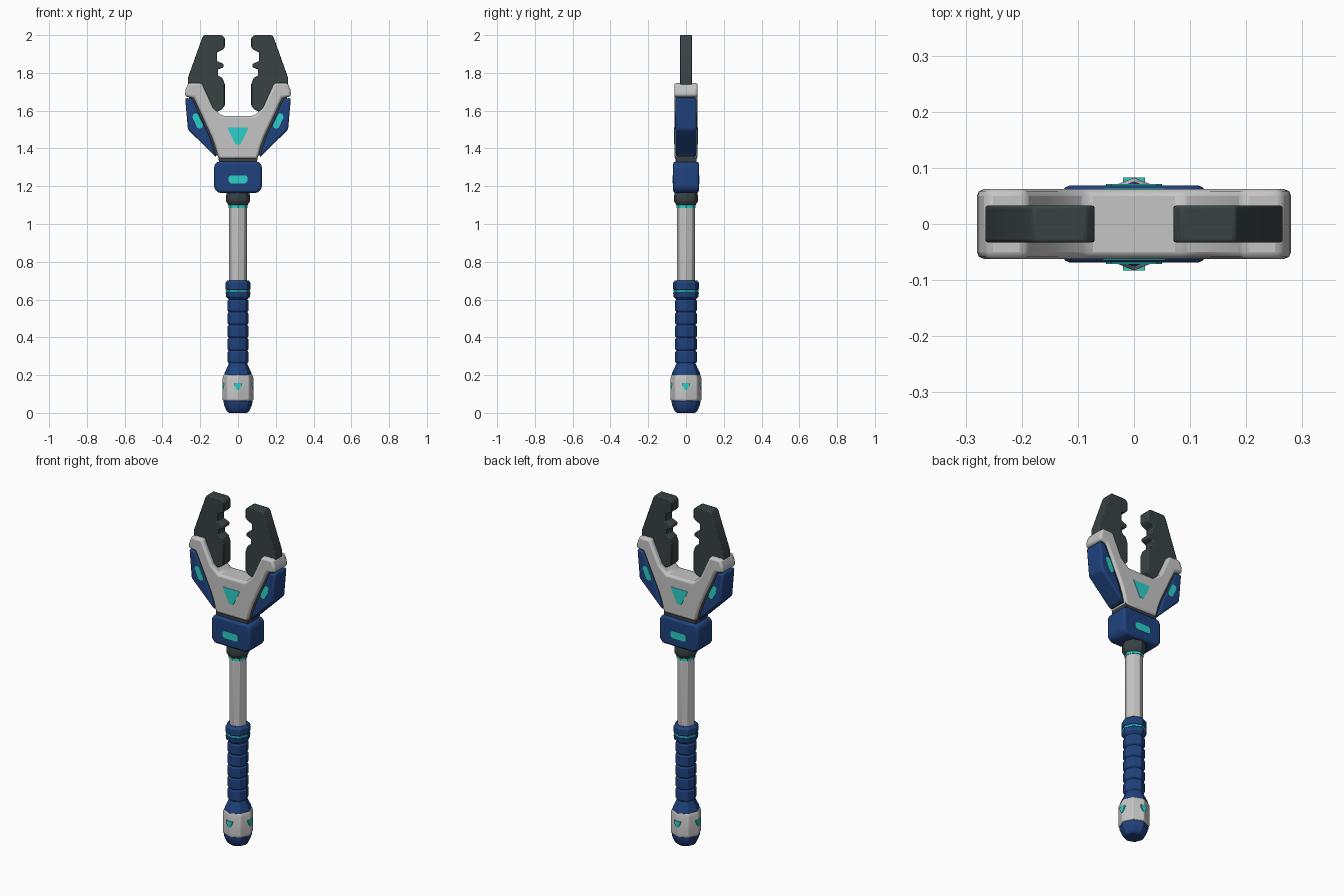
import bpy, bmesh, math
from mathutils import Vector


def mat(name, rgb):
    m = bpy.data.materials.new(name)
    m.diffuse_color = (*rgb, 1)
    return m


WHITE = mat("light_grey", (0.56, 0.56, 0.56))
BLUE = mat("deep_blue", (0.014, 0.055, 0.21))
DARK = mat("dark_steel", (0.04, 0.055, 0.06))
CYAN = mat("cyan_glow", (0.025, 0.62, 0.58))


def finish(bm, name, m, bevel=0.0, seg=2):
    bmesh.ops.recalc_face_normals(bm, faces=bm.faces)
    me = bpy.data.meshes.new(name)
    bm.to_mesh(me)
    bm.free()
    me.materials.append(m)
    ob = bpy.data.objects.new(name, me)
    bpy.context.collection.objects.link(ob)
    if bevel:
        b = ob.modifiers.new("bevel", 'BEVEL')
        b.width, b.segments = bevel, seg
        b.limit_method, b.angle_limit = 'ANGLE', math.radians(25)
    return ob


def prism(name, pts, y0, y1, m, bevel=0.0, seg=2):
    """Front (x, z) profile extruded from y0 to y1."""
    bm = bmesh.new()
    f = bm.faces.new([bm.verts.new((x, y0, z)) for x, z in pts])
    r = bmesh.ops.extrude_face_region(bm, geom=[f])
    vs = [g for g in r["geom"] if isinstance(g, bmesh.types.BMVert)]
    bmesh.ops.translate(bm, verts=vs, vec=(0, y1 - y0, 0))
    return finish(bm, name, m, bevel, seg)


def lathe(name, rings, m, bevel=0.0, n=8, ysc=1.0):
    """Stack of octagonal rings (radius, z), corners on the axes."""
    bm = bmesh.new()
    loops = []
    for r, z in rings:
        loops.append([bm.verts.new((r * math.cos(2 * math.pi * i / n),
                                    ysc * r * math.sin(2 * math.pi * i / n), z)) for i in range(n)])
    for a, b in zip(loops, loops[1:]):
        for i in range(n):
            j = (i + 1) % n
            bm.faces.new((a[i], a[j], b[j], b[i]))
    bm.faces.new(loops[0])
    bm.faces.new(loops[-1])
    return finish(bm, name, m, bevel)


def flip(pts):
    return [(-x, z) for x, z in pts]


def both_faces(name, pts, y, m):
    """Thin plate on the front and back faces at depth y."""
    for side, s in (("front", -1), ("back", 1)):
        prism(f"{name}_{side}", pts, s * (y - 0.005), s * (y + 0.002), m)


# Pommel
lathe("pommel_cap", [(0.05, 0), (0.062, 0.012), (0.076, 0.045), (0.078, 0.07)], BLUE, 0.005)
lathe("pommel", [(0.078, 0.062), (0.083, 0.07), (0.083, 0.185), (0.076, 0.203)], WHITE, 0.005)
tri = [(-0.02, 0.158), (0.02, 0.158), (0.018, 0.143), (0.006, 0.12), (-0.006, 0.12), (-0.018, 0.143)]
for i in range(4):
    p = prism(f"pommel_light_{i}", tri, -0.083, -0.074, CYAN)
    p.rotation_euler[2] = i * math.pi / 2

# Ribbed grip
rings = [(0.074, 0.2), (0.07, 0.215), (0.056, 0.245)]
edges = [0.262, 0.33, 0.398, 0.466, 0.534, 0.6]
for a, b in zip(edges, edges[1:]):
    rings += [(0.049, a), (0.056, a + 0.008), (0.056, b - 0.008)]
rings += [(0.05, 0.6), (0.064, 0.615), (0.066, 0.637), (0.06, 0.639), (0.06, 0.652),
          (0.066, 0.654), (0.066, 0.69), (0.056, 0.702)]
lathe("grip", rings, BLUE, 0.002, ysc=1.04)
lathe("grip_light_ring", [(0.0635, 0.64), (0.0635, 0.651)], CYAN, ysc=1.04)

# Shaft and neck
lathe("shaft", [(0.048, 0.69), (0.048, 1.1)], WHITE, 0.004)
lathe("neck_light_ring", [(0.051, 1.086), (0.051, 1.1)], CYAN)
lathe("neck_collar", [(0.052, 1.1), (0.064, 1.122), (0.064, 1.15), (0.058, 1.175)], DARK, 0.003)

# Blue block under the fork
block = [(-0.105, 1.165), (0.105, 1.165), (0.127, 1.19), (0.127, 1.31), (0.11, 1.33),
         (-0.11, 1.33), (-0.127, 1.31), (-0.127, 1.19)]
prism("block", block, -0.069, 0.069, BLUE, 0.014)
both_faces("block_light", [(-0.05, 1.225), (-0.04, 1.215), (0.04, 1.215), (0.05, 1.225), (0.05, 1.247),
                           (0.04, 1.257), (-0.04, 1.257), (-0.05, 1.247)], 0.069, CYAN)
prism("block_gasket", [(-0.1, 1.32), (0.1, 1.32), (0.105, 1.36), (-0.105, 1.36)], -0.056, 0.056, DARK)

# White fork
half = [(0.103, 1.345), (0.12, 1.41), (0.138, 1.46), (0.234, 1.668), (0.281, 1.675),
        (0.278, 1.71), (0.263, 1.747), (0.192, 1.747), (0.132, 1.615), (0.085, 1.572)]
prism("fork", half + flip(half)[::-1], -0.062, 0.062, WHITE, 0.012)
both_faces("fork_light", [(-0.055, 1.51), (0.055, 1.51), (0.045, 1.485), (0.012, 1.42),
                          (-0.012, 1.42), (-0.045, 1.485)], 0.062, CYAN)

# Side panels with lights, dark seams, and the notched jaws
panel = [(0.115, 1.352), (0.128, 1.4), (0.148, 1.458), (0.242, 1.664), (0.28, 1.667), (0.265, 1.5)]
seam = [(0.1, 1.36), (0.13, 1.365), (0.19, 1.5), (0.26, 1.66), (0.26, 1.69), (0.2, 1.66), (0.11, 1.45)]
jaw = [(0.085, 2.0), (0.18, 2.0), (0.19, 1.985), (0.265, 1.775), (0.265, 1.73), (0.2, 1.69), (0.12, 1.59),
       (0.085, 1.608), (0.07, 1.625), (0.07, 1.74), (0.082, 1.772), (0.106, 1.787), (0.106, 1.818),
       (0.076, 1.83), (0.076, 1.848), (0.112, 1.862), (0.112, 1.908), (0.082, 1.922), (0.07, 1.935),
       (0.07, 1.985)]
u = Vector((0.415, 0.91))
v = Vector((0.91, -0.415))
c = Vector((0.213, 1.545))
light = [tuple(c + u * a + v * b) for a, b in ((-0.042, -0.008), (-0.03, -0.017), (0.03, -0.017), (0.042, -0.008),
                                              (0.042, 0.008), (0.03, 0.017), (-0.03, 0.017), (-0.042, 0.008))]
for side, fn in (("right", list), ("left", flip)):
    prism(f"panel_{side}", fn(panel), -0.056, 0.056, BLUE, 0.01)
    prism(f"seam_{side}", fn(seam), -0.046, 0.046, DARK)
    prism(f"jaw_{side}", fn(jaw), -0.033, 0.033, DARK, 0.005)
    both_faces(f"panel_light_{side}", fn(light), 0.056, CYAN)

# Smooth bevels, crisp edges
bpy.ops.object.select_all(action='SELECT')
bpy.context.view_layer.objects.active = bpy.data.objects["fork"]
bpy.ops.object.shade_smooth_by_angle(angle=math.radians(30))
